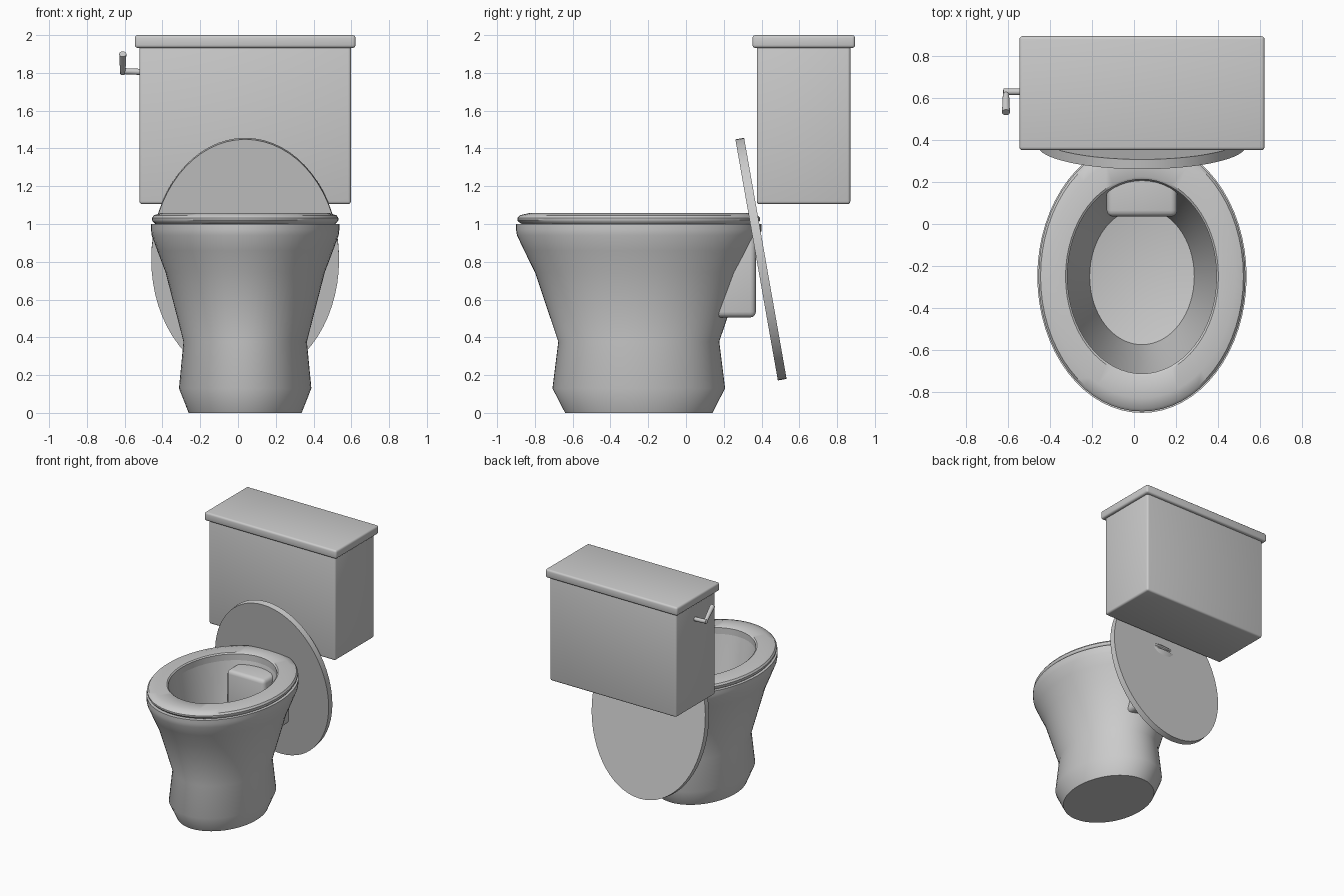
import bpy, bmesh, math
from mathutils import Matrix, Vector

if "Cube" in bpy.data.objects:
    bpy.data.objects.remove(bpy.data.objects["Cube"])

CX, CY, RATIO, SIDES = 0.038, -0.25, 0.767, 64


def finish(name, bm, angle=35):
    bmesh.ops.recalc_face_normals(bm, faces=bm.faces)
    mesh = bpy.data.meshes.new(name)
    bm.to_mesh(mesh)
    bm.free()
    ob = bpy.data.objects.new(name, mesh)
    bpy.context.collection.objects.link(ob)
    bpy.ops.object.select_all(action='DESELECT')
    ob.select_set(True)
    bpy.context.view_layer.objects.active = ob
    bpy.ops.object.shade_smooth_by_angle(angle=math.radians(angle))
    return ob


def oval_lathe(name, profile, closed=False):
    """Sweep (length radius, z) points round an oval; cap the ends unless closed."""
    bm = bmesh.new()
    rings = []
    for r, z in profile:
        rings.append([bm.verts.new((CX + r * RATIO * math.cos(a), CY + r * math.sin(a), z))
                      for a in (2 * math.pi * i / SIDES for i in range(SIDES))])
    pairs = list(zip(rings, rings[1:]))
    if closed:
        pairs.append((rings[-1], rings[0]))
    else:
        bm.faces.new(rings[0])
        bm.faces.new(rings[-1])
    for lo, hi in pairs:
        for i in range(SIDES):
            j = (i + 1) % SIDES
            bm.faces.new((lo[i], lo[j], hi[j], hi[i]))
    return finish(name, bm)


def box(name, lo, hi, bevel):
    lo, hi = Vector(lo), Vector(hi)
    bm = bmesh.new()
    bmesh.ops.create_cube(bm, size=1, matrix=Matrix.Translation((lo + hi) / 2)
                          @ Matrix.Diagonal((*(hi - lo), 1)))
    bmesh.ops.bevel(bm, geom=bm.edges[:], offset=bevel, segments=3,
                    profile=0.5, affect='EDGES')
    return finish(name, bm)


def rod(name, a, b, r1, r2):
    a, b = Vector(a), Vector(b)
    d = b - a
    bm = bmesh.new()
    bmesh.ops.create_cone(bm, cap_ends=True, segments=20, radius1=r1, radius2=r2, depth=d.length,
                          matrix=Matrix.Translation((a + b) / 2)
                          @ d.to_track_quat('Z', 'Y').to_matrix().to_4x4())
    return finish(name, bm)


# Pedestal and hollow bowl: outside going up, over the rim, down the inside
oval_lathe("bowl", [(0.39, 0), (0.457, 0.13), (0.426, 0.377), (0.55, 0.745), (0.607, 0.86),
                    (0.645, 0.94), (0.65, 0.97), (0.65, 1.0), (0.463, 1.0),
                    (0.405, 0.72), (0.325, 0.38), (0.16, 0.35)])

# Seat ring with rounded outer lip
oval_lathe("seat", [(0.463, 1.0), (0.62, 1.0), (0.635, 1.01), (0.643, 1.02), (0.643, 1.032),
                    (0.63, 1.046), (0.58, 1.058), (0.475, 1.058), (0.463, 1.05)], closed=True)

# Oval cover leaning behind the bowl
bm = bmesh.new()
bmesh.ops.create_cone(bm, cap_ends=True, segments=SIDES, radius1=1, radius2=1, depth=1,
                      matrix=Matrix.Translation((CX, 0.397, 0.814))
                      @ Matrix.Rotation(math.radians(100), 4, 'X')
                      @ Matrix.Diagonal((0.648 * RATIO, 0.648, 0.047, 1)))
finish("seat_cover", bm)

# Block through the back of the bowl
box("back_block", (-0.13, 0.035, 0.505), (0.206, 0.37, 0.97), 0.03)

# Tank and its lid
box("tank", (-0.522, 0.375, 1.105), (0.598, 0.87, 1.95), 0.015)
box("tank_lid", (-0.546, 0.352, 1.932), (0.622, 0.895, 2.0), 0.015)

# Flush handle
rod("handle_stem", (-0.51, 0.63, 1.805), (-0.622, 0.63, 1.81), 0.016, 0.016)
rod("handle_lever", (-0.61, 0.635, 1.798), (-0.61, 0.532, 1.9), 0.014, 0.019)
